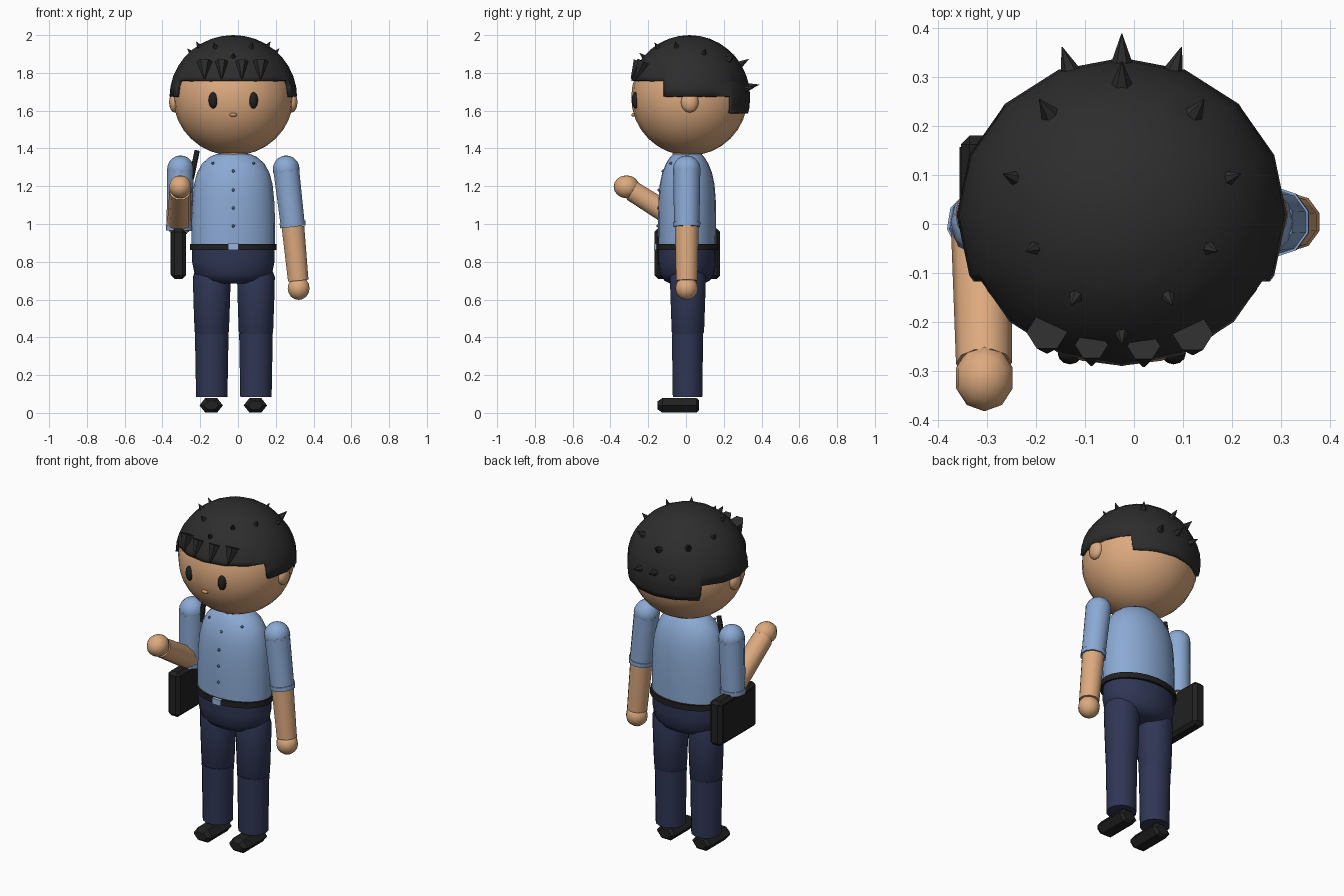
import bpy, bmesh, math
from mathutils import Vector, Matrix

if "Cube" in bpy.data.objects:
    bpy.data.objects.remove(bpy.data.objects["Cube"])

CX = -0.025  # body centre line


def material(name, rgb):
    m = bpy.data.materials.new(name)
    m.diffuse_color = (*rgb, 1)
    m.use_nodes = True
    m.node_tree.nodes["Principled BSDF"].inputs["Base Color"].default_value = m.diffuse_color
    return m


SKIN = material("skin", (0.72, 0.40, 0.21))
HAIR = material("hair_black", (0.026, 0.026, 0.026))
SHIRT = material("shirt_blue", (0.26, 0.40, 0.66))
NAVY = material("trouser_navy", (0.029, 0.037, 0.09))
BLACK = material("gear_black", (0.015, 0.015, 0.015))
BUTTON = material("button_blue", (0.08, 0.13, 0.26))
BUCKLE = material("buckle_blue", (0.32, 0.46, 0.70))
LIP = material("lip_tan", (0.60, 0.29, 0.13))


def finish(name, bm, mat, angle=40):
    bmesh.ops.recalc_face_normals(bm, faces=bm.faces[:])
    me = bpy.data.meshes.new(name)
    bm.to_mesh(me)
    bm.free()
    me.materials.append(mat)
    ob = bpy.data.objects.new(name, me)
    bpy.context.collection.objects.link(ob)
    if angle:
        bpy.context.view_layer.objects.active = ob
        ob.select_set(True)
        bpy.ops.object.shade_smooth_by_angle(angle=math.radians(angle))
        ob.select_set(False)
    return ob


def ellipsoid(name, loc, size, mat, u=12, v=8):
    bm = bmesh.new()
    bmesh.ops.create_uvsphere(bm, u_segments=u, v_segments=v, radius=1)
    bmesh.ops.transform(bm, matrix=Matrix.Translation(loc) @ Matrix.Diagonal((*size, 1)), verts=bm.verts)
    return finish(name, bm, mat, 60)


def loft(name, rings, mat, n=16, cx=CX, cy=0.006, matrix=None, angle=45, turn=0.0):
    """Stack of elliptical rings (height, rx, ry), capped at both ends."""
    bm = bmesh.new()
    rows = []
    for h, rx, ry in rings:
        rows.append([bm.verts.new((cx + rx * math.cos(a), cy + ry * math.sin(a), h))
                     for a in (turn + math.tau * i / n for i in range(n))])
    for lo, hi in zip(rows, rows[1:]):
        for i in range(n):
            bm.faces.new((lo[i], lo[(i + 1) % n], hi[(i + 1) % n], hi[i]))
    bm.faces.new(rows[0][::-1])
    bm.faces.new(rows[-1])
    if matrix:
        bmesh.ops.transform(bm, matrix=matrix, verts=bm.verts)
    return finish(name, bm, mat, angle)


def limb(name, p, q, r0, r1, mat, n=10):
    """Tapered cylinder from p to q."""
    p, q = Vector(p), Vector(q)
    d = q - p
    m = Matrix.Translation(p) @ d.to_track_quat('Z', 'Y').to_matrix().to_4x4()
    return loft(name, [(0, r0, r0), (d.length, r1, r1)], mat, n, 0, 0, m, 50)


def box(name, loc, size, mat, bevel=0.0):
    bm = bmesh.new()
    bmesh.ops.create_cube(bm, size=1)
    bmesh.ops.transform(bm, matrix=Matrix.Translation(loc) @ Matrix.Diagonal((*size, 1)), verts=bm.verts)
    if bevel:
        bmesh.ops.bevel(bm, geom=bm.edges[:], offset=bevel, segments=1, affect='EDGES')
    return finish(name, bm, mat, 0)


# head, neck and face
HEAD = Vector((CX, 0.018, 1.67))
ellipsoid("head", HEAD, (0.318, 0.308, 0.308), SKIN, 24, 16)
loft("neck", [(1.33, 0.08, 0.08), (1.42, 0.075, 0.075)], SKIN, 12)
for s, side in ((-1, "right"), (1, "left")):
    ellipsoid(side + "_ear", (CX + s * 0.31, 0.02, 1.645), (0.03, 0.047, 0.055), SKIN)
    ellipsoid(side + "_eye", (CX + s * 0.106, -0.265, 1.655), (0.025, 0.022, 0.044), BLACK)
ellipsoid("mouth", (CX, -0.277, 1.578), (0.021, 0.012, 0.01), LIP)

# stepped hair cap: a sphere sliced at the hairline and trimmed by rule
HR = (0.338, 0.322, 0.33)
bm = bmesh.new()
bmesh.ops.create_uvsphere(bm, u_segments=16, v_segments=18, radius=1)
bmesh.ops.transform(bm, matrix=Matrix.Translation(HEAD) @ Matrix.Diagonal((*HR, 1)), verts=bm.verts)
for co, no in (((0, 0, 1.76), (0, 0, 1)), ((0, 0, 1.675), (0, 0, 1)), ((0, 0, 1.585), (0, 0, 1)),
               ((0, -0.118, 0), (0, 1, 0)), ((0, 0.238, 0), (0, 1, 0))):
    bmesh.ops.bisect_plane(bm, geom=bm.verts[:] + bm.edges[:] + bm.faces[:], plane_co=co, plane_no=no)


def below_hairline(f):
    c = f.calc_center_median()
    return c.z < (1.76 if c.y < -0.118 else 1.675 if c.y < 0.238 else 1.585)


bmesh.ops.delete(bm, geom=[f for f in bm.faces if below_hairline(f)], context='FACES')
hair = finish("hair_cap", bm, HAIR, 50)
sol = hair.modifiers.new("thickness", 'SOLIDIFY')
sol.thickness = 0.025
sol.offset = -1

# hair spikes pointing outward: sideways offset, y, radius, length
spikes = [(0, -0.225, 0.018, 0.028), (0, 0.29, 0.024, 0.05), (0, 0.335, 0.024, 0.055)]
for s in (-1, 1):
    spikes += [(s * dx, y, r, l) for dx, y, r, l in (
        (0.095, -0.15, 0.018, 0.03), (0.18, -0.05, 0.018, 0.03), (0.222, 0.095, 0.018, 0.032),
        (0.15, 0.228, 0.022, 0.042), (0.108, 0.32, 0.022, 0.045))]
for i, (dx, y, r, l) in enumerate(spikes):
    u, v = dx / HR[0], (y - HEAD.y) / HR[1]
    w = math.sqrt(max(0.02, 1 - u * u - v * v))
    d = Vector((u, v, w)).normalized()
    p = HEAD + Vector((d.x * HR[0], d.y * HR[1], d.z * HR[2]))
    limb(f"hair_spike_{i}", p - d * 0.012, p + d * l, r, 0.001, HAIR, 6)

# fringe locks pointing down
for i, (x, r) in enumerate(((-0.178, 0.042), (-0.087, 0.034), (0.02, 0.034), (0.12, 0.042))):
    y = HEAD.y - 0.27 * math.sqrt(1 - ((x - CX) / 0.33) ** 2)
    limb(f"fringe_lock_{i}", (x, y, 1.86), (x, y - 0.04, 1.77), r, 0.004, HAIR, 6)

# torso, hips and belt
loft("shirt_body", [(0.88, 0.222, 0.152), (1.0, 0.222, 0.154), (1.12, 0.217, 0.152), (1.21, 0.208, 0.145),
                    (1.27, 0.192, 0.132), (1.32, 0.165, 0.112), (1.355, 0.125, 0.09), (1.37, 0.09, 0.075)],
     SHIRT, 24)
loft("hips", [(0.685, 0.11, 0.09), (0.70, 0.165, 0.12), (0.735, 0.205, 0.145), (0.80, 0.218, 0.152),
              (0.87, 0.218, 0.152)], NAVY, 24)
loft("belt", [(0.862, 0.23, 0.166), (0.895, 0.23, 0.166)], BLACK, 24)
box("belt_buckle", (CX, -0.162, 0.879), (0.056, 0.016, 0.034), BUCKLE)

# shirt buttons
for i, (z, y) in enumerate(((1.28, -0.122), (1.18, -0.143), (1.085, -0.147), (0.99, -0.149))):
    ellipsoid(f"shirt_button_{i}", (CX, y, z), (0.008, 0.008, 0.008), BUTTON, 8, 6)
for s in (-1, 1):
    ellipsoid("collar_button", (CX + s * 0.108, -0.08, 1.322), (0.007, 0.009, 0.007), BUTTON, 8, 6)

# legs and shoes
for s, side in ((-1, "right"), (1, "left")):
    x = CX + 0.003 + s * 0.117
    loft(side + "_thigh", [(0.41, 0.08, 0.078), (0.43, 0.091, 0.088), (0.60, 0.097, 0.094), (0.72, 0.1, 0.098),
                           (0.76, 0.085, 0.085)], NAVY, 14, x, 0.01)
    loft(side + "_shin", [(0.085, 0.083, 0.08), (0.42, 0.089, 0.085)], NAVY, 14, x, 0.008)
    lay = Matrix.Translation((x - 0.003, -0.04, 0.04)) @ Matrix.Rotation(math.pi / 2, 4, 'X')
    loft(side + "_shoe", [(-0.11, 0.04, 0.03), (-0.095, 0.062, 0.045), (0.085, 0.062, 0.045),
                          (0.11, 0.04, 0.025)], BLACK, 6, 0, 0, lay, 20)

# arms: left hangs down, right is bent forward at the elbow
arms = {
    "left": ((0.255, 0.004, 1.29), (0.291, 0.004, 0.985), (0.291, 0.004, 0.985), (0.319, 0.004, 0.70),
             (0.321, 0.004, 0.66), (0.061, 0.06, 0.062)),
    "right": ((-0.304, 0.004, 1.29), (-0.312, 0.0, 0.965), (-0.312, 0.01, 0.99), (-0.307, -0.285, 1.175),
              (-0.306, -0.315, 1.197), (0.061, 0.068, 0.061)),
}
for side, (shoulder, cuff, elbow, wrist, hand, hsize) in arms.items():
    a, b = Vector(shoulder), Vector(cuff)
    ellipsoid(side + "_shoulder", a, (0.071, 0.073, 0.073), SHIRT, 12, 10)
    limb(side + "_sleeve", a, b, 0.072, 0.067, SHIRT)
    limb(side + "_cuff", b.lerp(a, 0.08), b, 0.072, 0.071, SHIRT)
    limb(side + "_forearm", elbow, wrist, 0.063, 0.057, SKIN)
    ellipsoid(side + "_hand", hand, hsize, SKIN, 10, 8)
ellipsoid("right_elbow", (-0.312, 0.006, 0.99), (0.06, 0.06, 0.06), SKIN, 10, 8)

# case carried at the hip and the shoulder radio aerial
box("hip_case", (-0.315, 0.007, 0.843), (0.078, 0.348, 0.266), BLACK, 0.018)
box("hip_case_panel", (-0.353, 0.007, 0.843), (0.008, 0.30, 0.22), BLACK)
limb("radio_aerial", (-0.247, 0.0, 1.24), (-0.216, 0.0, 1.39), 0.014, 0.014, BLACK, 8)
